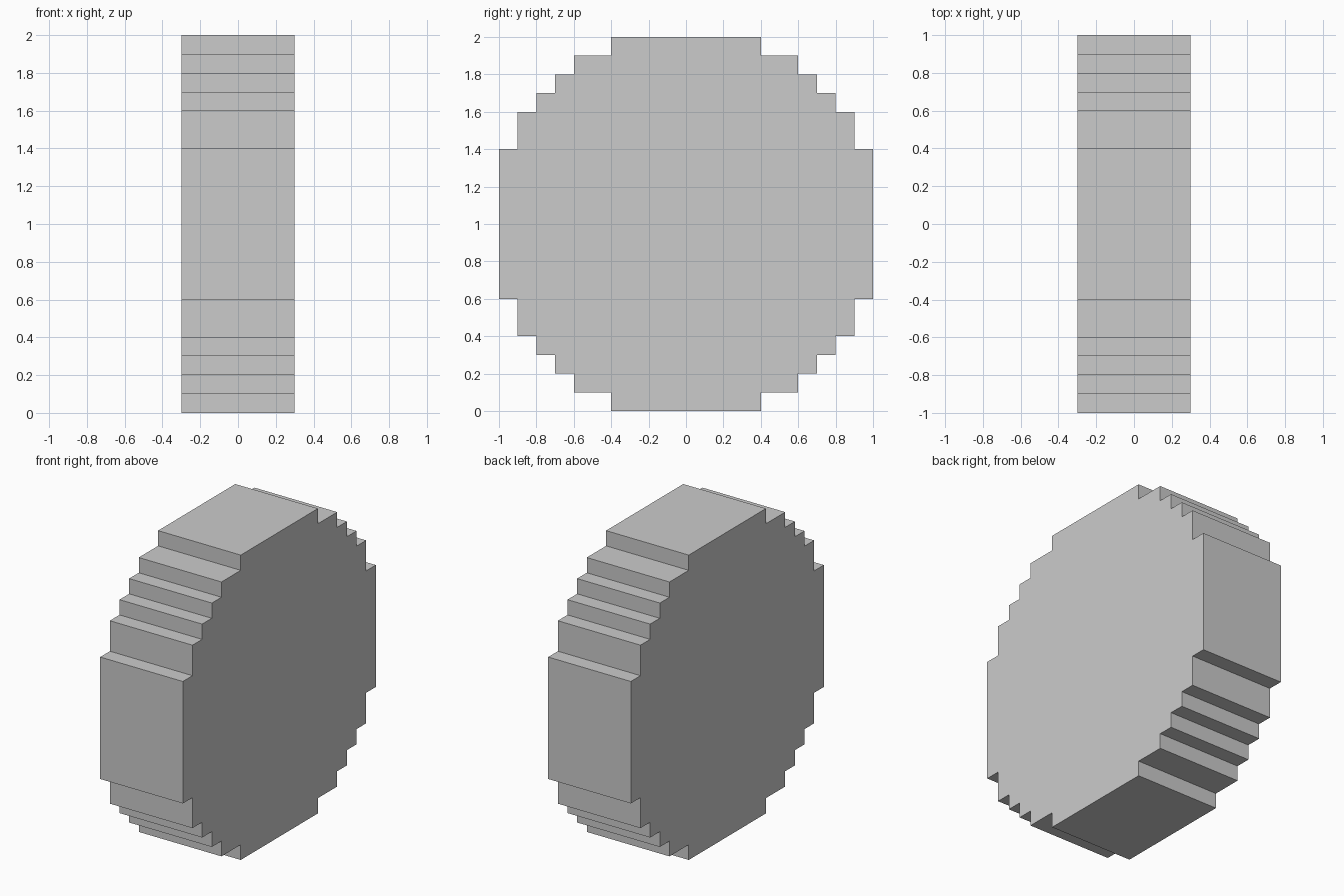
import bpy
import bmesh

if "Cube" in bpy.data.objects:
    bpy.data.objects.remove(bpy.data.objects["Cube"])

# Stepped round profile: (half width, half height) of each step in one quarter
STEPS = [(1.0, 0.4), (0.9, 0.6), (0.8, 0.7), (0.7, 0.8), (0.6, 0.9), (0.4, 1.0)]
HALF_THICKNESS = 0.3

# Quarter outline with inner corners between the steps
quarter = []
for i, (y, z) in enumerate(STEPS):
    quarter.append((y, z))
    if i + 1 < len(STEPS):
        quarter.append((STEPS[i + 1][0], z))

# Turn the quarter four times to close the outline
outline = []
for _ in range(4):
    outline += quarter
    quarter = [(-z, y) for y, z in quarter]

# Wheel: one face extruded along x
bm = bmesh.new()
face = bm.faces.new([bm.verts.new((-HALF_THICKNESS, y, z + 1.0)) for y, z in outline])
result = bmesh.ops.extrude_face_region(bm, geom=[face], use_keep_orig=True)
moved = [v for v in result["geom"] if isinstance(v, bmesh.types.BMVert)]
bmesh.ops.translate(bm, verts=moved, vec=(2 * HALF_THICKNESS, 0, 0))
bmesh.ops.recalc_face_normals(bm, faces=bm.faces)

mesh = bpy.data.meshes.new("stepped_wheel")
bm.to_mesh(mesh)
bm.free()
wheel = bpy.data.objects.new("stepped_wheel", mesh)
bpy.context.collection.objects.link(wheel)
